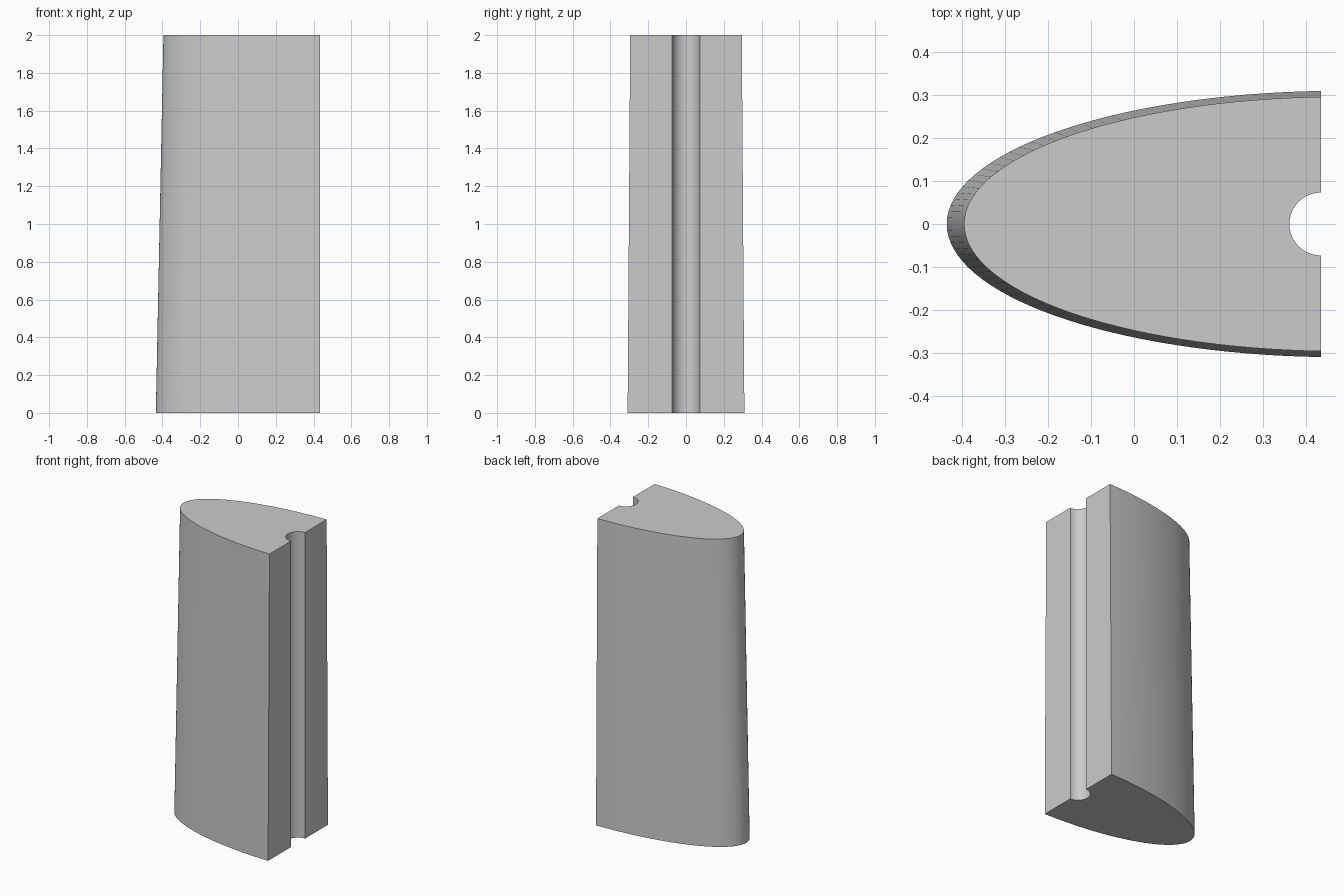
import bpy
import bmesh
from math import sin, cos, pi, acos

HEIGHT = 2.0
FLAT_X = 0.434      # plane of the flat rear face
CENTRE_X = 0.48     # centre of the elliptical nose curve
GROOVE_R = 0.073
NOSE_STEPS = 64
GROOVE_STEPS = 24

cube = bpy.data.objects.get("Cube")
if cube:
    bpy.data.objects.remove(cube, do_unlink=True)

grey = bpy.data.materials.new("light grey")
grey.use_nodes = True
colour = (0.6, 0.6, 0.6, 1.0)
grey.diffuse_color = colour
grey.node_tree.nodes["Principled BSDF"].inputs["Base Color"].default_value = colour


def outline(scale):
    """Elliptical nose cut off by the flat face, with a half-round groove."""
    a, b = 0.915 * scale, 0.3095 * scale
    start = acos((FLAT_X - CENTRE_X) / a)
    sweep = 2 * (pi - start)
    points = []
    for i in range(NOSE_STEPS + 1):
        t = start + sweep * i / NOSE_STEPS
        points.append((CENTRE_X + a * cos(t), b * sin(t)))
    for i in range(GROOVE_STEPS + 1):
        t = -pi / 2 - pi * i / GROOVE_STEPS
        points.append((FLAT_X + GROOVE_R * cos(t), GROOVE_R * sin(t)))
    return points


# Tapered body lofted between the lower and upper outlines
bm = bmesh.new()
lower = [bm.verts.new((x, y, 0)) for x, y in outline(1.0)]
upper = [bm.verts.new((x, y, HEIGHT)) for x, y in outline(0.956)]
count = len(lower)
for i in range(count):
    j = (i + 1) % count
    bm.faces.new((lower[i], lower[j], upper[j], upper[i]))
bm.faces.new(lower[::-1])
bm.faces.new(upper)
bmesh.ops.recalc_face_normals(bm, faces=bm.faces)

mesh = bpy.data.meshes.new("tapered_grooved_body")
bm.to_mesh(mesh)
bm.free()
mesh.materials.append(grey)
body = bpy.data.objects.new("tapered_grooved_body", mesh)
bpy.context.collection.objects.link(body)

# Smooth curved walls, crisp corners
bpy.ops.object.select_all(action="DESELECT")
body.select_set(True)
bpy.context.view_layer.objects.active = body
bpy.ops.object.shade_smooth_by_angle(angle=pi / 6)
